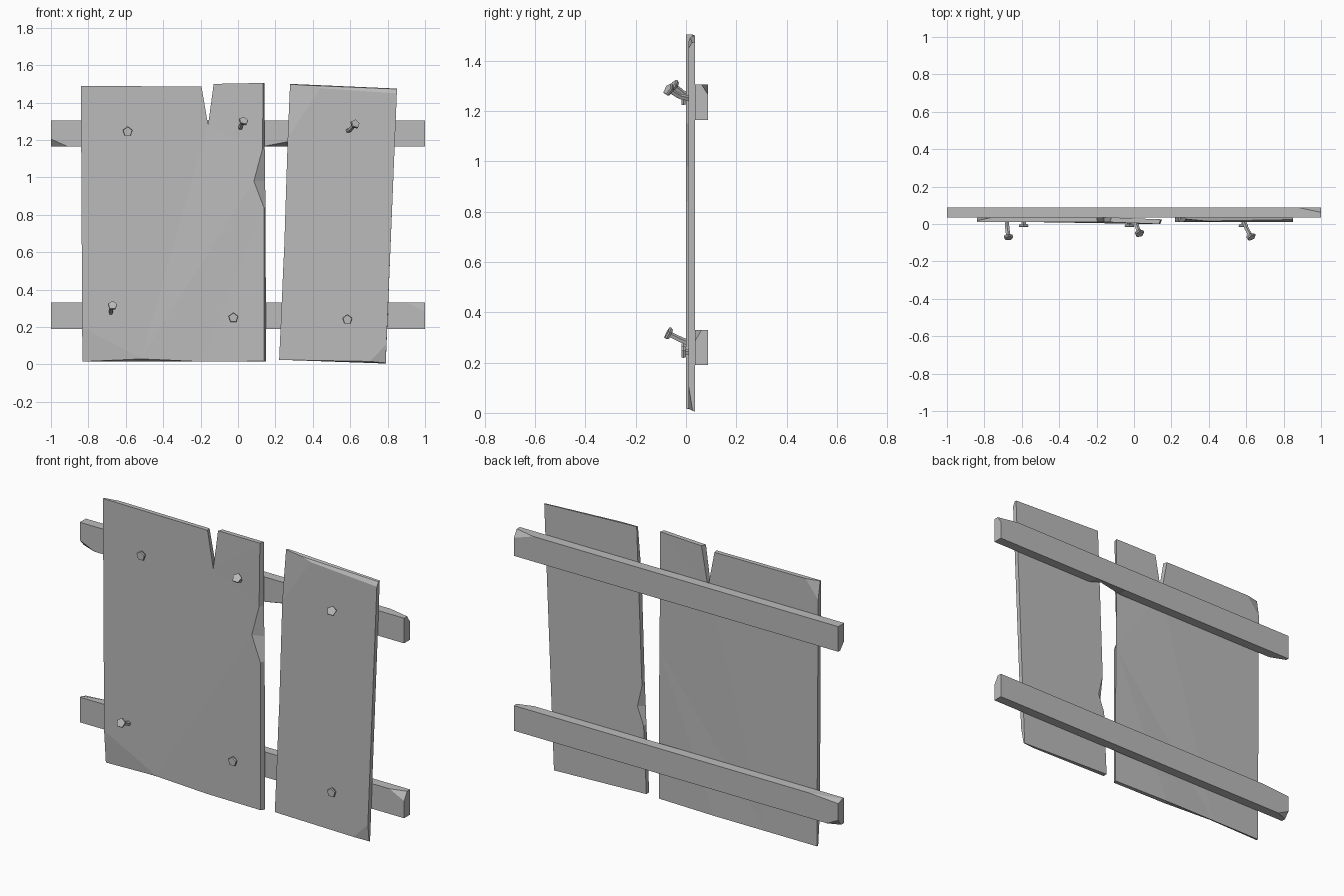
import bpy, bmesh
from math import cos, sin, pi
from mathutils import Vector

cube = bpy.data.objects.get("Cube")
if cube:
    bpy.data.objects.remove(cube, do_unlink=True)

grey = bpy.data.materials.new("plain_grey")
grey.use_nodes = True
colour = (0.5, 0.5, 0.5, 1)
grey.diffuse_color = colour
grey.node_tree.nodes["Principled BSDF"].inputs["Base Color"].default_value = colour


def loft(bm, rings):
    """Join equal rings of points into a closed solid."""
    rows = [[bm.verts.new(p) for p in ring] for ring in rings]
    n = len(rows[0])
    for a, b in zip(rows, rows[1:]):
        for i in range(n):
            j = (i + 1) % n
            bm.faces.new((a[i], a[j], b[j], b[i]))
    bm.faces.new(rows[0])
    bm.faces.new(rows[-1][::-1])
    bmesh.ops.recalc_face_normals(bm, faces=bm.faces[:])


def chip(bm, corner, a, b, c):
    """Slice off the corner along the plane through a, b and c."""
    a, b, c = Vector(a), Vector(b), Vector(c)
    normal = (b - a).cross(c - a).normalized()
    if normal.dot(Vector(corner) - a) < 0:
        normal.negate()
    cut = bmesh.ops.bisect_plane(bm, geom=bm.verts[:] + bm.edges[:] + bm.faces[:],
                                 plane_co=a, plane_no=normal, clear_outer=True)
    edges = [e for e in cut["geom_cut"] if isinstance(e, bmesh.types.BMEdge)]
    bmesh.ops.holes_fill(bm, edges=edges)
    bmesh.ops.recalc_face_normals(bm, faces=bm.faces[:])


def finish(bm, name):
    mesh = bpy.data.meshes.new(name)
    bm.to_mesh(mesh)
    bm.free()
    mesh.materials.append(grey)
    bpy.context.collection.objects.link(bpy.data.objects.new(name, mesh))


FRONT, BACK = 0.01, 0.035


def plank(name, outline, front_moves, back_moves, chips, warp=()):
    """Outline in x and z; moved points wear down one side only."""
    rings = []
    for y, moves in ((FRONT, front_moves), (BACK, back_moves)):
        ring = []
        for i, (x, z) in enumerate(outline):
            x, z = moves.get(i, (x, z))
            ring.append((x, y - (0.01 if i in warp else 0), z))
        rings.append(ring)
    bm = bmesh.new()
    loft(bm, rings)
    bmesh.ops.triangulate(bm, faces=[f for f in bm.faces if len(f.verts) > 4])
    for c in chips:
        chip(bm, *c)
    finish(bm, name)


# Wide plank with a split at the top and worn edges
plank("wide_plank",
      [(-0.84, 1.49), (-0.2, 1.485), (-0.16, 1.28), (-0.12, 1.5), (0.142, 1.505),
       (0.143, 1.15), (0.145, 0.98), (0.147, 0.84), (0.15, 0.015),
       (-0.2, 0.015), (-0.52, 0.015), (-0.832, 0.015)],
      {1: (-0.195, 1.485), 3: (-0.13, 1.5), 4: (0.135, 1.505), 5: (0.13, 1.15),
       6: (0.085, 0.98), 7: (0.138, 0.84), 8: (0.14, 0.018), 10: (-0.52, 0.03)}, {},
      [((-0.84, FRONT, 0), (-0.835, FRONT, 0.2), (-0.5, FRONT, 0.025), (-0.832, 0.024, 0.015)),
       ((-0.84, BACK, 1.49), (-0.84, BACK, 1.39), (-0.76, BACK, 1.49), (-0.84, 0.018, 1.49))],
      warp=(4, 5, 6, 7, 8))

# Narrow leaning plank
plank("narrow_plank",
      [(0.28, 1.5), (0.85, 1.475), (0.79, 0.005), (0.22, 0.025),
       (0.237, 0.4), (0.241, 0.5), (0.247, 0.62)],
      {0: (0.275, 1.495), 1: (0.85, 1.47), 2: (0.79, 0.015)}, {5: (0.275, 0.5)},
      [((0.28, FRONT, 1.5), (0.27, FRONT, 1.22), (0.45, FRONT, 1.49), (0.28, 0.026, 1.5)),
       ((0.85, FRONT, 1.475), (0.3, FRONT, 1.487), (0.84, FRONT, 1.45), (0.85, 0.025, 1.475)),
       ((0.79, FRONT, 0), (0.7, FRONT, 0.01), (0.795, FRONT, 0.11), (0.79, 0.026, 0.01))])

# Two cross rails behind the planks
Y0, Y1 = 0.035, 0.088


def rail(name, low, worn, chips):
    top = low + 0.14
    bm = bmesh.new()
    loft(bm, [[(x, Y0, low + lift), (x, Y1, low), (x, Y1, top), (x, Y0, top)]
              for x, lift in ((-1, 0), (0.13, 0), (0.26, worn), (0.34, 0), (1, 0))])
    for c in chips:
        chip(bm, *c)
    finish(bm, name)


rail("upper_rail", 1.165, 0.025, [
    ((-1, Y0, 1.165), (-1, Y0, 1.205), (-0.91, Y0, 1.165), (-1, 0.07, 1.165)),
    ((1, Y1, 1.305), (1, Y1, 1.265), (0.88, Y1, 1.305), (1, 0.062, 1.305))])
rail("lower_rail", 0.19, 0, [
    ((1, Y0, 0.33), (1, Y0, 0.285), (0.91, Y0, 0.33), (1, 0.062, 0.33)),
    ((-1, Y1, 0.19), (-1, Y1, 0.225), (-0.93, Y1, 0.19), (-1, 0.06, 0.19)),
    ((-1, Y1, 0.33), (-1, Y1, 0.318), (-0.82, Y1, 0.33), (-1, 0.05, 0.33))])


# Five-sided nails: a shaft along a path, with a flat head on its end
def ring(centre, axis, radius):
    side = axis.cross(Vector((1, 0, 0))).normalized()
    up = side.cross(axis).normalized()
    return [centre + radius * (cos(a) * side + sin(a) * up)
            for a in (2 * pi * k / 5 for k in range(5))]


def nail(name, path):
    pts = [Vector(p) for p in path]
    axis = (pts[-1] - pts[-2]).normalized()
    bm = bmesh.new()
    shaft = []
    for i, p in enumerate(pts):
        d = pts[min(i + 1, len(pts) - 1)] - pts[max(i - 1, 0)]
        shaft.append(ring(p, d.normalized(), 0.012))
    loft(bm, shaft)
    loft(bm, [ring(pts[-1] + axis * t, axis, r)
              for t, r in ((-0.004, 0.022), (0.006, 0.027), (0.013, 0.025))])
    finish(bm, name)


for i, (x, z) in enumerate(((-0.59, 1.245), (-0.025, 0.25), (0.585, 0.24))):
    nail(f"flat_nail_{i + 1}", [(x, 0.02, z), (x, -0.004, z)])
for name, base, bend, tip in (
        ("bent_nail_lower", (-0.68, 0.02, 0.275), (-0.678, -0.02, 0.29), (-0.672, -0.065, 0.312)),
        ("bent_nail_upper", (0.01, 0.02, 1.262), (0.015, -0.012, 1.27), (0.027, -0.045, 1.297)),
        ("bent_nail_side", (0.585, 0.02, 1.248), (0.602, -0.025, 1.258), (0.623, -0.064, 1.282))):
    nail(name, [base, bend, tip])
